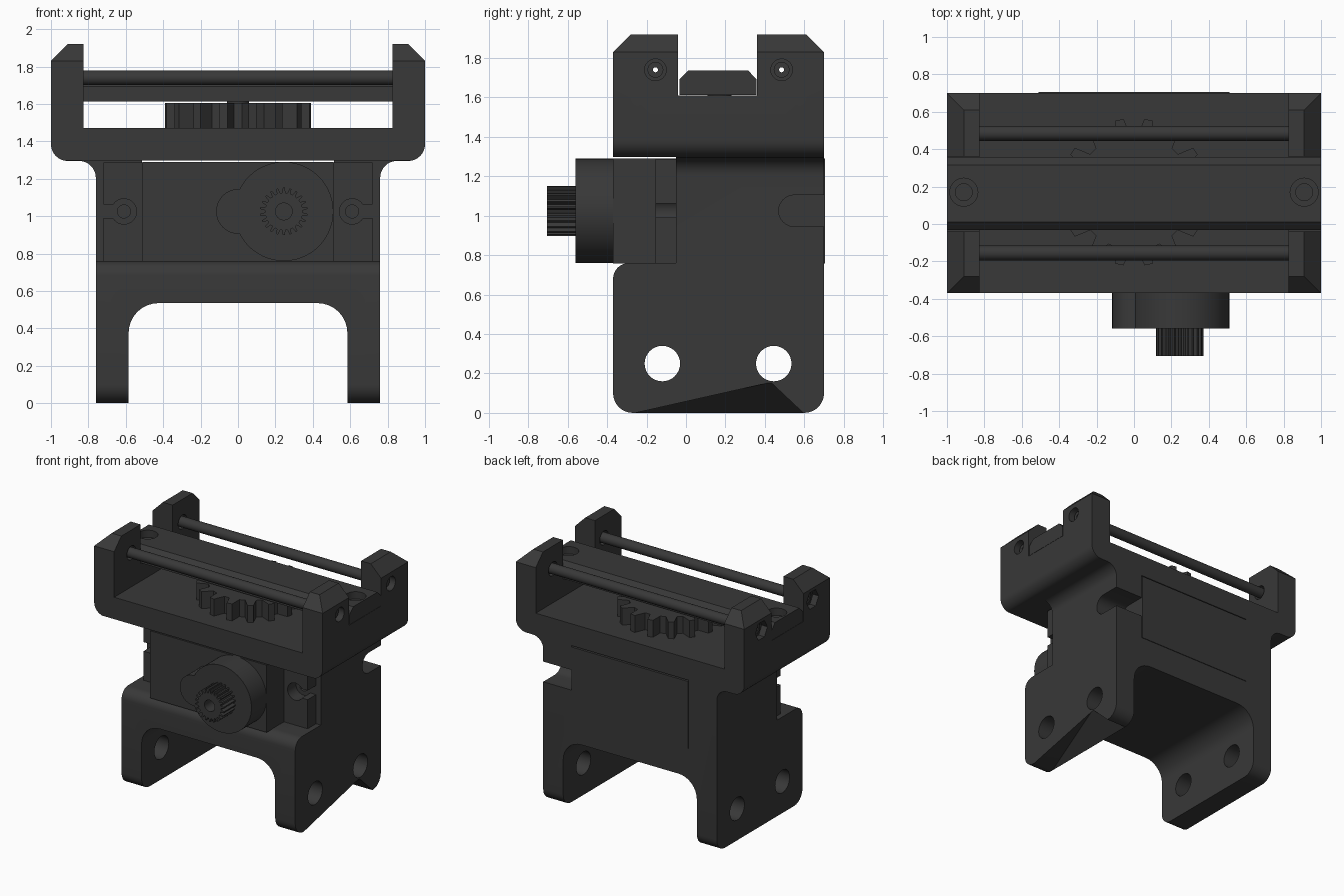
import bpy, bmesh
from math import sin, cos, pi, radians
from mathutils import Vector

if "Cube" in bpy.data.objects:
    bpy.data.objects.remove(bpy.data.objects["Cube"], do_unlink=True)

plastic = bpy.data.materials.new("dark grey plastic")
plastic.use_nodes = True
GREY = (0.04, 0.04, 0.04, 1)
plastic.diffuse_color = GREY
plastic.node_tree.nodes["Principled BSDF"].inputs["Base Color"].default_value = GREY

parts = []
PLACE = {"x": lambda a, b, t: (t, a, b),
         "y": lambda a, b, t: (a, t, b),
         "z": lambda a, b, t: (a, b, t)}


def finish(name, bm):
    bmesh.ops.recalc_face_normals(bm, faces=bm.faces)
    mesh = bpy.data.meshes.new(name)
    bm.to_mesh(mesh)
    bm.free()
    mesh.materials.append(plastic)
    obj = bpy.data.objects.new(name, mesh)
    bpy.context.collection.objects.link(obj)
    parts.append(obj)
    return obj


def prism(name, outline, axis, lo, hi):
    """Extrude a flat outline along one axis."""
    bm = bmesh.new()
    place = PLACE[axis]
    low = [bm.verts.new(place(a, b, lo)) for a, b in outline]
    top = [bm.verts.new(place(a, b, hi)) for a, b in outline]
    bm.faces.new(low)
    bm.faces.new(top)
    n = len(outline)
    for i in range(n):
        j = (i + 1) % n
        bm.faces.new((low[i], low[j], top[j], top[i]))
    return finish(name, bm)


def arc(a, b, r, start, end, n=8):
    angles = [radians(start + (end - start) * i / n) for i in range(n + 1)]
    return [(a + r * cos(t), b + r * sin(t)) for t in angles]


def circle(a, b, r, n=32):
    return arc(a, b, r, 0, 360, n)[:-1]


def rect(a0, a1, b0, b1):
    return [(a0, b0), (a1, b0), (a1, b1), (a0, b1)]


def gear(a, b, tip, root, teeth):
    pts = []
    for i in range(teeth):
        for r, f in ((root, -0.32), (tip, -0.14), (tip, 0.14), (root, 0.32)):
            t = 2 * pi * (i + 0.5 + f) / teeth
            pts.append((a + r * cos(t), b + r * sin(t)))
    return pts


def combine(obj, cutters, operation="DIFFERENCE"):
    """Apply booleans and drop the helpers."""
    for c in cutters:
        mod = obj.modifiers.new("bool", "BOOLEAN")
        mod.object, mod.operation, mod.solver = c, operation, "EXACT"
        dg = bpy.context.evaluated_depsgraph_get()
        dg.update()
        mesh = bpy.data.meshes.new_from_object(obj.evaluated_get(dg))
        obj.modifiers.clear()
        obj.data = mesh
        parts.remove(c)
        bpy.data.objects.remove(c, do_unlink=True)


# Bracket: front outline crossed with side outline
half = [(0.825, 1.47), (0.825, 1.92), (0.91, 1.92), (1, 1.83)]
half += arc(0.91, 1.385, 0.09, 0, -90) + arc(0.85, 1.205, 0.09, 90, 180)
half += [(0.76, 0), (0.585, 0)] + arc(0.425, 0.375, 0.16, 0, 90)
bracket = prism("bracket", half + [(-x, z) for x, z in reversed(half)], "y", -0.8, 0.8)
side = [(-0.28, 1.92), (-0.04, 1.92), (-0.04, 1.61), (0.36, 1.61), (0.36, 1.92),
        (0.61, 1.92), (0.70, 1.83)]
side += arc(0.60, 0.1, 0.1, 0, -90) + arc(-0.27, 0.1, 0.1, -90, -180)
side += arc(-0.29, 0.68, 0.08, 180, 90)
side += [(-0.05, 0.76), (-0.05, 1.297), (-0.37, 1.297), (-0.37, 1.83)]
combine(bracket, [prism("side_outline", side, "x", -1.2, 1.2)], "INTERSECT")

# Openings in the bracket
ROD_Y, ROD_Z, AXIS_Z = (-0.155, 0.485), 1.74, 1.025
cuts = [prism("leg_hole", circle(y, 0.25, 0.09), "x", -1, 1) for y in (-0.12, 0.445)]
cuts += [prism("rod_hole", circle(y, ROD_Z, 0.055), "x", -1.2, 1.2) for y in ROD_Y]
cuts += [prism("nut_pocket", circle(y, ROD_Z, 0.075, 6), "x", -1.2, -0.95) for y in ROD_Y]
cuts += [prism("screw_hole", circle(x, AXIS_Z, 0.035), "y", -0.2, 0.2) for x in (-0.61, 0.61)]
cuts.append(prism("motor_pocket", rect(-0.512, 0.512, 0.758, 1.297), "y", -0.2, 0.9))
cuts.append(prism("cable_slot", arc(0.55, AXIS_Z, 0.08, 90, 270, 12)
                  + [(0.9, 0.945), (0.9, 1.105)], "x", 0.45, 0.9))
# Slanted cut under one leg
bm = bmesh.new()
for p in ((0.58, -0.28, -0.005), (0.58, 0.6, -0.005), (0.765, -0.28, -0.005),
          (0.765, 0.6, -0.005), (0.765, 0.43, 0.155)):
    bm.verts.new(Vector(p))
bmesh.ops.convex_hull(bm, input=bm.verts)
cuts.append(finish("leg_cut", bm))
combine(bracket, cuts)

# Sliding bar across the notch
bar = prism("cross_bar", [(-0.033, 1.612), (0.357, 1.612), (0.357, 1.692), (0.315, 1.737),
                          (0.012, 1.737), (-0.033, 1.692)], "x", -1, 1)
cuts = []
for x in (-0.91, 0.91):
    cuts.append(prism("bar_counterbore", circle(x, 0.17, 0.075), "z", 1.68, 1.8))
    cuts.append(prism("bar_screw_hole", circle(x, 0.17, 0.045), "z", 1.63, 1.75))
combine(bar, cuts)

# Rods with a thin bore
for name, y in zip(("front_rod", "back_rod"), ROD_Y):
    rod = prism(name, circle(y, ROD_Z, 0.04), "x", -0.96, 0.96)
    collar = prism(name + "_collar", circle(y, ROD_Z, 0.056), "x", 0.86, 0.94)
    for piece in (rod, collar):
        combine(piece, [prism("bore", circle(y, ROD_Z, 0.013, 12), "x", -1.2, 1.2)])

# Large flat gear on the cradle floor
prism("large_gear", gear(0, 0.17, 0.395, 0.31, 16), "z", 1.468, 1.604)
prism("large_gear_hub", circle(0, 0.17, 0.06), "z", 1.6, 1.62)

# Motor with mounting tabs
prism("motor_body", rect(-0.51, 0.51, 0.757, 1.289), "y", -0.37, 0.705)
for name, s in (("left_tab", 1), ("right_tab", -1)):
    x0, x1 = sorted((s * 0.5, s * 0.718))
    tab = prism(name, rect(x0, x1, 0.755, 1.288), "y", -0.155, -0.048)
    s0, s1 = sorted((s * 0.61, s * 0.8))
    combine(tab, [prism("tab_hole", circle(s * 0.61, AXIS_Z, 0.068), "y", -0.3, 0.1),
                  prism("tab_slot", rect(s0, s1, 0.99, 1.062), "y", -0.3, 0.1)])

# Gearbox housing and output spline
prism("motor_gearbox", arc(0.245, AXIS_Z, 0.265, -153, 153, 48)
      + arc(0.003, AXIS_Z, 0.12, 90, 270, 16), "y", -0.56, -0.36)
spline = prism("output_spline", gear(0.245, AXIS_Z, 0.127, 0.1, 22), "y", -0.705, -0.55)
combine(spline, [prism("shaft_hole", circle(0.245, AXIS_Z, 0.045), "y", -0.8, -0.6)])

# Smooth the curves, keep the edges
bpy.ops.object.select_all(action="DESELECT")
for obj in parts:
    obj.select_set(True)
bpy.context.view_layer.objects.active = bracket
bpy.ops.object.shade_smooth_by_angle(angle=radians(30))
